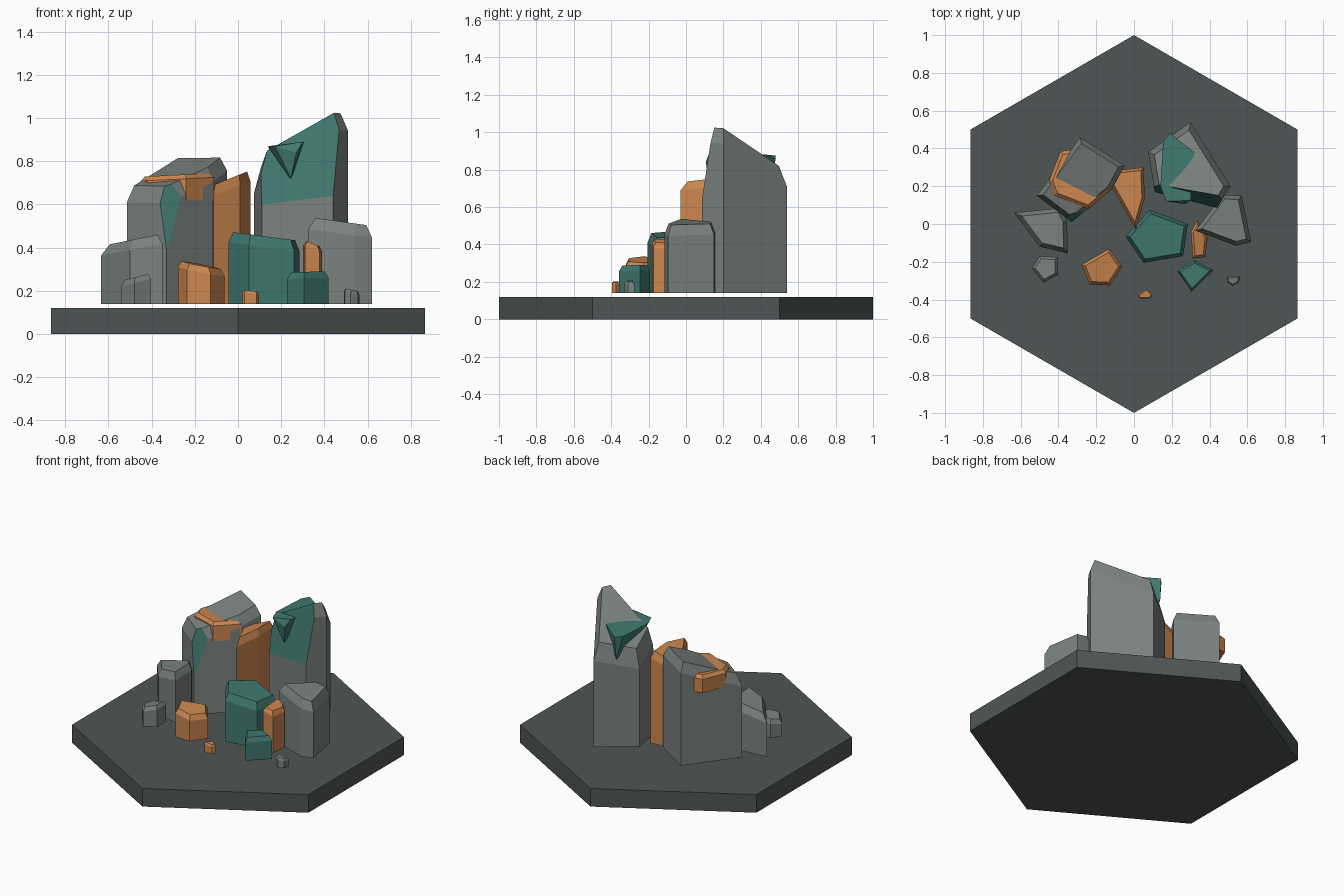
import bpy, bmesh, math
from mathutils import Vector

if "Cube" in bpy.data.objects:
    bpy.data.objects.remove(bpy.data.objects["Cube"])


def material(name, rgb):
    m = bpy.data.materials.new(name)
    m.diffuse_color = (*rgb, 1)
    m.use_nodes = True
    m.node_tree.nodes["Principled BSDF"].inputs["Base Color"].default_value = m.diffuse_color
    return m


SLAB = material("dark slate", (0.078, 0.094, 0.090))
GREY = material("stone grey", (0.195, 0.222, 0.213))
TEAL = material("teal", (0.052, 0.190, 0.165))
ORANGE = material("copper orange", (0.600, 0.240, 0.078))
GROUND = 0.14


def finish(name, bm, *mats):
    bmesh.ops.recalc_face_normals(bm, faces=bm.faces[:])
    me = bpy.data.meshes.new(name)
    bm.to_mesh(me)
    bm.free()
    for m in mats:
        me.materials.append(m)
    ob = bpy.data.objects.new(name, me)
    bpy.context.collection.objects.link(ob)
    return ob


def inset_outline(pts, d):
    """Move each edge of a convex outline inwards by d."""
    n = len(pts)
    area = sum(pts[i - 1][0] * pts[i][1] - pts[i][0] * pts[i - 1][1] for i in range(n))
    s = 1 if area > 0 else -1
    out = []
    for i in range(n):
        p = Vector(pts[i])
        e1 = (p - Vector(pts[i - 1])).normalized()
        e2 = (Vector(pts[(i + 1) % n]) - p).normalized()
        n1, n2 = Vector((-e1.y, e1.x)) * s, Vector((-e2.y, e2.x)) * s
        out.append(p + (n1 + n2) * d / (1 + n1.dot(n2)))
    return out


def rock(name, outline, top, slope, mat, inset=0.02, drop=0.04, bottom=GROUND, cut=None):
    """Faceted column: upright sides, chamfered rim, sloping flat top.
    top is the height at the outline's middle; cut is three points of a teal facet."""
    bm = bmesh.new()
    n = len(outline)
    cx = sum(p[0] for p in outline) / n
    cy = sum(p[1] for p in outline) / n

    def height(p):
        return top + slope[0] * (p[0] - cx) + slope[1] * (p[1] - cy)

    inner = inset_outline(outline, inset)
    rings = [[bm.verts.new((p[0], p[1], bottom)) for p in outline],
             [bm.verts.new((p[0], p[1], height(p) - drop)) for p in outline],
             [bm.verts.new((p[0], p[1], height(p))) for p in inner]]
    for a, b in zip(rings, rings[1:]):
        for i in range(n):
            j = (i + 1) % n
            bm.faces.new((a[i], a[j], b[j], b[i]))
    bm.faces.new(rings[0])
    bm.faces.new(rings[2])
    if cut:
        a, b, c = map(Vector, cut)
        normal = (b - a).cross(c - a).normalized()
        if normal.y > 0:
            normal = -normal
        res = bmesh.ops.bisect_plane(bm, geom=bm.verts[:] + bm.edges[:] + bm.faces[:],
                                     plane_co=a, plane_no=normal, clear_outer=True)
        edges = [g for g in res["geom_cut"] if isinstance(g, bmesh.types.BMEdge)]
        for f in bmesh.ops.edgeloop_fill(bm, edges=edges)["faces"]:
            f.material_index = 1
    return finish(name, bm, mat, TEAL)


# Hexagonal base
bm = bmesh.new()
rim = [(math.cos(math.radians(30 + 60 * k)), math.sin(math.radians(30 + 60 * k))) for k in range(6)]
low = [bm.verts.new((x, y, 0)) for x, y in rim]
high = [bm.verts.new((x, y, 0.12)) for x, y in rim]
bm.faces.new(low)
bm.faces.new(high)
for i in range(6):
    bm.faces.new((low[i - 1], low[i], high[i], high[i - 1]))
finish("hexagon_base", bm, SLAB)

# Tall rocks at the back, each with a cut teal facet
rock("tall_right_rock", [(.30, .54), (.51, .20), (.44, .085), (.11, .17), (.075, .38)],
     0.90, (.5, -.37), GREY, inset=0.03, drop=0.10,
     cut=[(.11, .17, .60), (.43, .088, .64), (.43, .155, 1.02)])
rock("tall_left_rock", [(-.285, .46), (-.05, .31), (-.12, .18), (-.33, .01), (-.515, .15)],
     0.755, (.21, .31), GREY, inset=0.025, drop=0.07,
     cut=[(-.33, .01, .38), (-.37, .041, .68), (-.255, .072, .68)])

# Orange block running through the tall left rock
rock("orange_vein", [(-.45, .23), (-.39, .385), (-.32, .395), (-.11, .19), (-.24, .08), (-.42, .15)],
     0.735, (.05, .0), ORANGE, inset=0.018, drop=0.02, bottom=0.62)

# Teal wedge running through the top of the tall right rock
bm = bmesh.new()
for x, y, z in [(.14, .20, .87), (.155, .44, .87), (.19, .48, .875), (.32, .38, .885),
                (.30, .125, .89), (.17, .12, .87), (.27, .105, .84),
                (.245, .13, .72), (.186, .465, .72)]:
    bm.verts.new((x, y, z))
bmesh.ops.convex_hull(bm, input=bm.verts[:])
bmesh.ops.dissolve_limit(bm, angle_limit=math.radians(3), verts=bm.verts[:], edges=bm.edges[:])
finish("teal_wedge", bm, TEAL)

# Middle rocks
rock("orange_slab_rock", [(-.12, .28), (.05, .30), (.057, .14), (.01, -.03), (-.125, .21)],
     0.725, (.40, .0), ORANGE, inset=0.015, drop=0.05)
rock("left_rock", [(-.635, .06), (-.50, -.12), (-.35, -.155), (-.355, .02), (-.39, .085)],
     0.445, (.20, .0), GREY, inset=0.022, drop=0.045)
rock("right_rock", [(.325, -.035), (.47, .155), (.57, .15), (.62, -.095), (.54, -.115)],
     0.517, (-.14, .0), GREY, inset=0.022, drop=0.055)
rock("teal_rock", [(-.045, -.065), (.085, .075), (.285, 0), (.26, -.17), (.05, -.205)],
     0.452, (-.13, .0), TEAL, inset=0.018, drop=0.05)
rock("thin_orange_rock", [(.302, -.04), (.335, .02), (.39, -.07), (.378, -.175), (.31, -.182)],
     0.42, (-.4, .0), ORANGE, inset=0.013, drop=0.025)

# Small rocks at the front
rock("orange_front_rock", [(-.278, -.215), (-.13, -.13), (-.062, -.225), (-.127, -.325), (-.235, -.32)],
     0.318, (-.2, .05), ORANGE, inset=0.016, drop=0.03)
rock("grey_front_rock", [(-.54, -.235), (-.50, -.17), (-.405, -.175), (-.403, -.27), (-.48, -.31)],
     0.265, (.25, .0), GREY, inset=0.014, drop=0.025)
rock("teal_front_rock", [(.228, -.25), (.32, -.192), (.42, -.245), (.305, -.358)],
     0.288, (.03, .0), TEAL, inset=0.012, drop=0.03)
rock("orange_pebble", [(.02, -.378), (.065, -.342), (.098, -.375), (.085, -.395), (.03, -.395)],
     0.20, (-.1, .0), ORANGE, inset=0.006, drop=0.01)
rock("grey_pebble", [(.49, -.28), (.562, -.275), (.555, -.31), (.522, -.328), (.495, -.31)],
     0.205, (-.2, .0), GREY, inset=0.008, drop=0.015)
